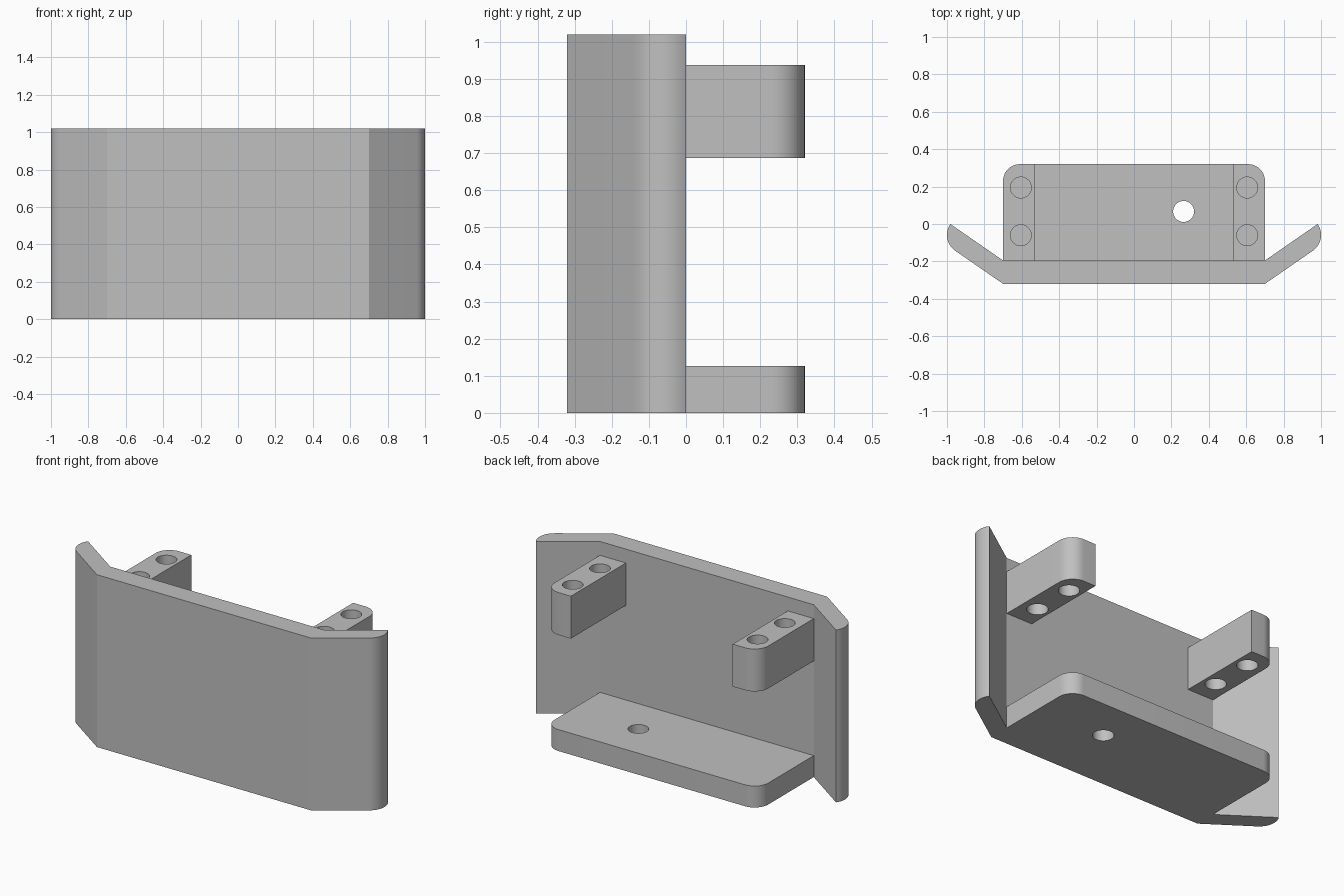
import bpy, bmesh
from math import sin, cos, pi, radians, atan2, hypot

default = bpy.data.objects.get("Cube")
if default:
    bpy.data.objects.remove(default)

grey = bpy.data.materials.new("plain grey")
grey.use_nodes = True
colour = (0.53, 0.53, 0.53, 1)
grey.diffuse_color = colour
grey.node_tree.nodes["Principled BSDF"].inputs["Base Color"].default_value = colour


def arc(cx, cy, r, start, end, n=12):
    """Points along a circular arc, angles in radians."""
    angles = [start + (end - start) * i / n for i in range(n + 1)]
    return [(cx + r * cos(a), cy + r * sin(a)) for a in angles]


def circle(cx, cy, r):
    return arc(cx, cy, r, 0, 2 * pi, 32)[:-1]


def slab(name, outline, z0, z1, holes=()):
    """Extrude a plan outline, with round through holes, from z0 to z1."""
    bm = bmesh.new()
    for loop in [outline, *holes]:
        verts = [bm.verts.new((x, y, z0)) for x, y in loop]
        for a, b in zip(verts, verts[1:] + verts[:1]):
            bm.edges.new((a, b))
    bmesh.ops.triangle_fill(bm, edges=bm.edges[:], use_beauty=True, normal=(0, 0, 1))
    top = bmesh.ops.extrude_face_region(bm, geom=bm.faces[:], use_keep_orig=True)
    moved = [g for g in top["geom"] if isinstance(g, bmesh.types.BMVert)]
    bmesh.ops.translate(bm, verts=moved, vec=(0, 0, z1 - z0))
    bmesh.ops.recalc_face_normals(bm, faces=bm.faces[:])
    mesh = bpy.data.meshes.new(name)
    bm.to_mesh(mesh)
    bm.free()
    mesh.materials.append(grey)
    obj = bpy.data.objects.new(name, mesh)
    bpy.context.collection.objects.link(obj)
    bpy.ops.object.select_all(action='DESELECT')
    obj.select_set(True)
    bpy.context.view_layer.objects.active = obj
    bpy.ops.object.shade_smooth_by_angle(angle=radians(25))
    return obj


def mirror(points):
    return [(-x, y) for x, y in reversed(points)]


WIDTH, FRONT, INNER, BACK = 0.70, -0.32, -0.195, 0.32
HEIGHT, ROUND, HOLE = 1.02, 0.09, 0.056

# Front panel with swept-back wings, each tip rounded on its outer side
tip_x, tip_y = 0.982, 0.0
sweep = atan2(tip_y - INNER, tip_x - WIDTH)
thick = (INNER - FRONT) * cos(sweep)
tip = arc(tip_x - thick * cos(sweep), tip_y - thick * sin(sweep), thick,
          sweep - pi / 2, sweep)
half = [(WIDTH, FRONT), *tip, (WIDTH, INNER)]
slab("front_panel", half + mirror(half), 0, HEIGHT)

# Bottom shelf with rounded back corners and one hole
corner = [(WIDTH, INNER), *arc(WIDTH - ROUND, BACK - ROUND, ROUND, 0, pi / 2)]
slab("bottom_shelf", corner + mirror(corner), 0, 0.127, [circle(0.265, 0.067, HOLE)])

# Pair of upper mounting blocks, two holes each
block = corner + [(0.53, BACK), (0.53, INNER)]
holes = [circle(0.605, y, HOLE) for y in (-0.06, 0.195)]
slab("left_mounting_block", block, 0.687, 0.938, holes)
slab("right_mounting_block", mirror(block), 0.687, 0.938, [mirror(h) for h in holes])
